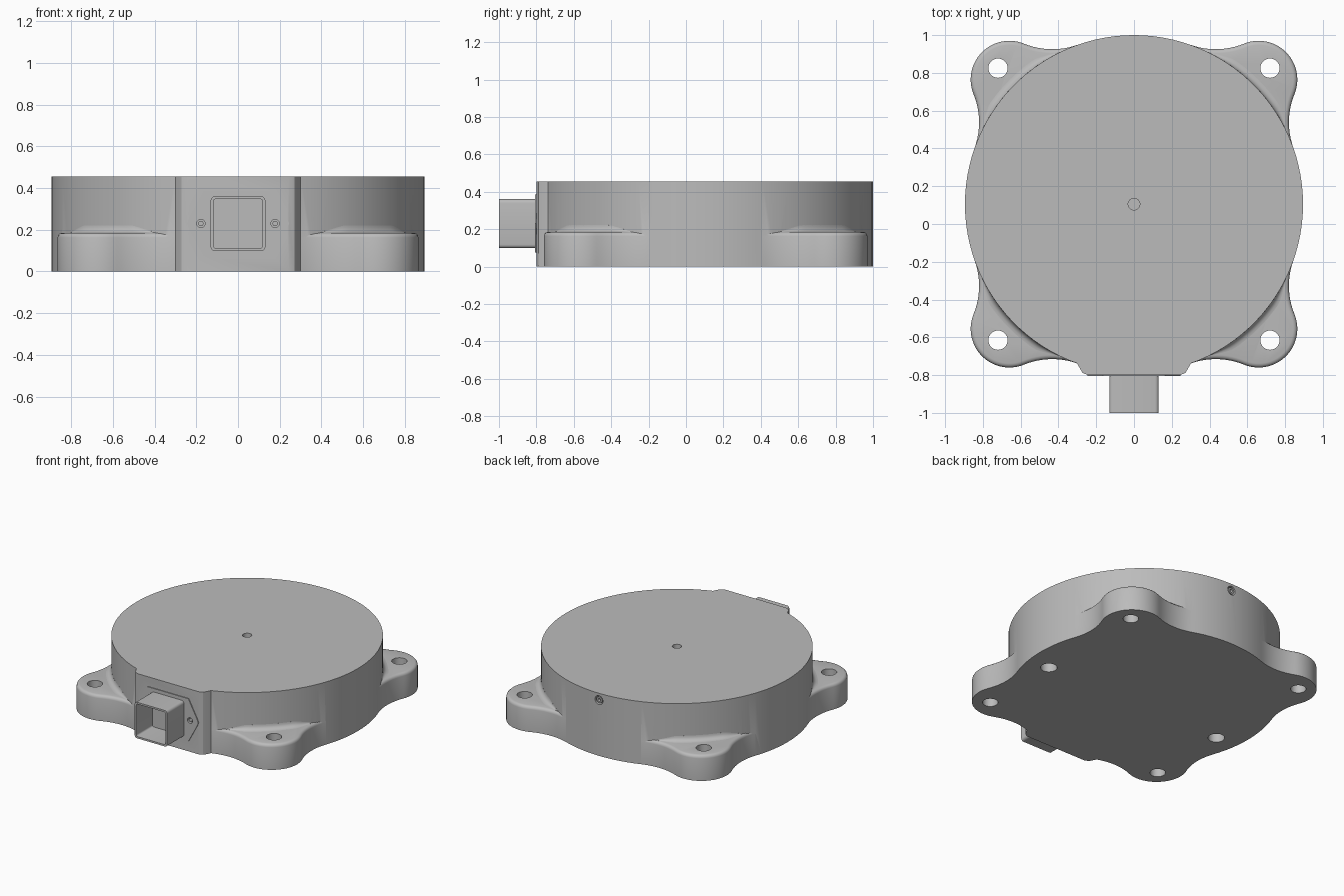
import bpy, bmesh, math
from mathutils import Vector

cube = bpy.data.objects.get("Cube")
if cube:
    bpy.data.objects.remove(cube, do_unlink=True)

CY = 0.105         # disc centre along y
R, H = 0.895, 0.455
EAR_H = 0.185      # top of the mounting ears
EAR_XY = 0.72      # ear hole offset from the disc centre

grey = bpy.data.materials.new("housing grey")
grey.use_nodes = True
grey.diffuse_color = (0.5, 0.5, 0.5, 1)
grey.node_tree.nodes["Principled BSDF"].inputs["Base Color"].default_value = (0.5, 0.5, 0.5, 1)


def finish(name, bm):
    bmesh.ops.recalc_face_normals(bm, faces=bm.faces)
    mesh = bpy.data.meshes.new(name)
    bm.to_mesh(mesh)
    bm.free()
    mesh.materials.append(grey)
    obj = bpy.data.objects.new(name, mesh)
    bpy.context.collection.objects.link(obj)
    return obj


def arc(cx, cy, r, a0, a1, n):
    return [(cx + r * math.cos(a0 + (a1 - a0) * i / n),
             cy + r * math.sin(a0 + (a1 - a0) * i / n)) for i in range(n + 1)]


def circle(cx, cy, r, n=32):
    return arc(cx, cy, r, 0, math.tau, n)[:-1]


def prism(name, pts, lo, hi, axis="z", bevel=0.0):
    """Extrude a 2D outline along z or y; optionally round the upper rim."""
    bm = bmesh.new()
    place = (lambda p, t: (p[0], p[1], t)) if axis == "z" else (lambda p, t: (p[0], t, p[1]))
    face = bm.faces.new([bm.verts.new(place(p, lo)) for p in pts])
    made = bmesh.ops.extrude_face_region(bm, geom=[face], use_keep_orig=True)["geom"]
    top = [v for v in made if isinstance(v, bmesh.types.BMVert)]
    bmesh.ops.translate(bm, verts=top, vec=Vector(place((0, 0), hi - lo)))
    bmesh.ops.recalc_face_normals(bm, faces=bm.faces)
    if bevel:
        rim = [e for e in bm.edges if all(v in top for v in e.verts)]
        bmesh.ops.bevel(bm, geom=rim, offset=bevel, segments=3, profile=0.5, affect='EDGES')
    return finish(name, bm)


def combine(target, tool, operation):
    mod = target.modifiers.new("combine", 'BOOLEAN')
    mod.operation, mod.object, mod.solver = operation, tool, 'EXACT'
    bpy.context.view_layer.objects.active = target
    bpy.ops.object.modifier_apply(modifier=mod.name)
    bpy.data.objects.remove(tool, do_unlink=True)


def smooth(obj):
    bpy.ops.object.select_all(action='DESELECT')
    obj.select_set(True)
    bpy.context.view_layer.objects.active = obj
    bpy.ops.object.shade_smooth_by_angle(angle=math.radians(32))


def rounded_square(half, cz, r):
    pts = []
    for k, (sx, sz) in enumerate([(1, 1), (-1, 1), (-1, -1), (1, -1)]):
        a = k * math.pi / 2
        pts += arc(sx * (half - r), cz + sz * (half - r), r, a, a + math.pi / 2, 4)
    return pts


# Disc housing with a flat pad at the front
pad_angle = math.acos(0.30 / R)
outline = arc(0, CY, R, -pad_angle, math.pi + pad_angle, 96)
pad = [(0.285, -0.768), (0.272, -0.788), (0.245, -0.80)]
outline += [(-x, y) for x, y in pad] + pad[::-1]
housing = prism("housing", outline, 0, H)

# Mounting ears: a round lobe blended into the disc by two concave arcs
LOBE, BLEND, D = 0.205, 0.395, 0.933
fu = ((R + BLEND) ** 2 - (LOBE + BLEND) ** 2 + D * D) / (2 * D)
fv = math.sqrt((R + BLEND) ** 2 - fu * fu)
phi, beta = math.atan2(fv, fu - D), math.atan2(fv, fu)
half = arc(D, 0, LOBE, 0, phi, 14)
half += arc(fu, fv, BLEND, phi + math.pi, beta + math.pi, 12)[1:]
half.append((0.6, 0.12))
ear = half + [(u, -v) for u, v in half[:0:-1]]
quadrants = [math.pi / 4 + k * math.pi / 2 for k in range(4)]
for q in quadrants:
    c, s = math.cos(q), math.sin(q)
    pts = [(u * c - v * s, CY + u * s + v * c) for u, v in ear]
    combine(housing, prism("ear", pts, 0, EAR_H, bevel=0.022), 'UNION')

# Connector flange plate on the pad
side = [(0.165, 0.075), (0.235, 0.205), (0.245, 0.23), (0.235, 0.255), (0.165, 0.385)]
plate = side + [(-x, z) for x, z in side[::-1]]
combine(housing, prism("flange", plate, -0.806, -0.77, "y"), 'UNION')

# Holes: ears, underside sockets, top centre, flange screws, rear port
for sx in (-1, 1):
    for sy in (-1, 1):
        combine(housing, prism("cut", circle(sx * EAR_XY, CY + sy * EAR_XY, 0.051), -0.1, 0.3), 'DIFFERENCE')
    combine(housing, prism("cut", circle(sx * EAR_XY, -0.015, 0.055), -0.1, 0.1), 'DIFFERENCE')
    combine(housing, prism("cut", circle(sx * 0.178, 0.23, 0.02, 20), -0.9, -0.78, "y"), 'DIFFERENCE')
combine(housing, prism("cut", circle(0, CY, 0.031), H - 0.03, H + 0.1), 'DIFFERENCE')
combine(housing, prism("cut", circle(0, 0.405, 0.032), 0.97, 1.1, "y"), 'DIFFERENCE')
smooth(housing)

# Screws in the flange and the port pin at the back
for sx, label in ((-1, "right"), (1, "left")):
    smooth(prism(label + "_flange_screw", circle(sx * 0.178, 0.23, 0.013, 20), -0.798, -0.77, "y"))
port = prism("rear_port_ring", circle(0, 0.405, 0.023), 0.96, 0.996, "y")
combine(port, prism("cut", circle(0, 0.405, 0.012, 20), 0.975, 1.1, "y"), 'DIFFERENCE')
smooth(port)

# Hollow square connector, open at the front
connector = prism("connector_shell", rounded_square(0.131, 0.229, 0.02), -1.0, -0.79, "y")
combine(connector, prism("cut", rounded_square(0.118, 0.229, 0.012), -1.1, -0.815, "y"), 'DIFFERENCE')
smooth(connector)

# Coved fillets where the ear tops meet the disc wall
for k, q in enumerate(quadrants):
    bm = bmesh.new()
    rows, steps, spread = [], 24, math.radians(19)
    for i in range(steps + 1):
        t = 2 * i / steps - 1
        w = 0.036 * min(1, 0.02 + (1 - abs(t)) * 2.2)
        a = q + t * spread
        prof = [(R - 0.02, EAR_H - 0.01), (R + w, EAR_H - 0.01)]
        prof += [(R + w - w * math.sin(b), EAR_H + w - w * math.cos(b))
                 for b in (j * math.pi / 10 for j in range(6))]
        prof.append((R - 0.02, EAR_H + w))
        rows.append([bm.verts.new((r * math.cos(a), CY + r * math.sin(a), z)) for r, z in prof])
    for r0, r1 in zip(rows, rows[1:]):
        n = len(r0)
        for j in range(n):
            bm.faces.new((r0[j], r0[(j + 1) % n], r1[(j + 1) % n], r1[j]))
    bm.faces.new(rows[0])
    bm.faces.new(rows[-1])
    smooth(finish(("back_left", "back_right", "front_right", "front_left")[k] + "_ear_fillet", bm))
